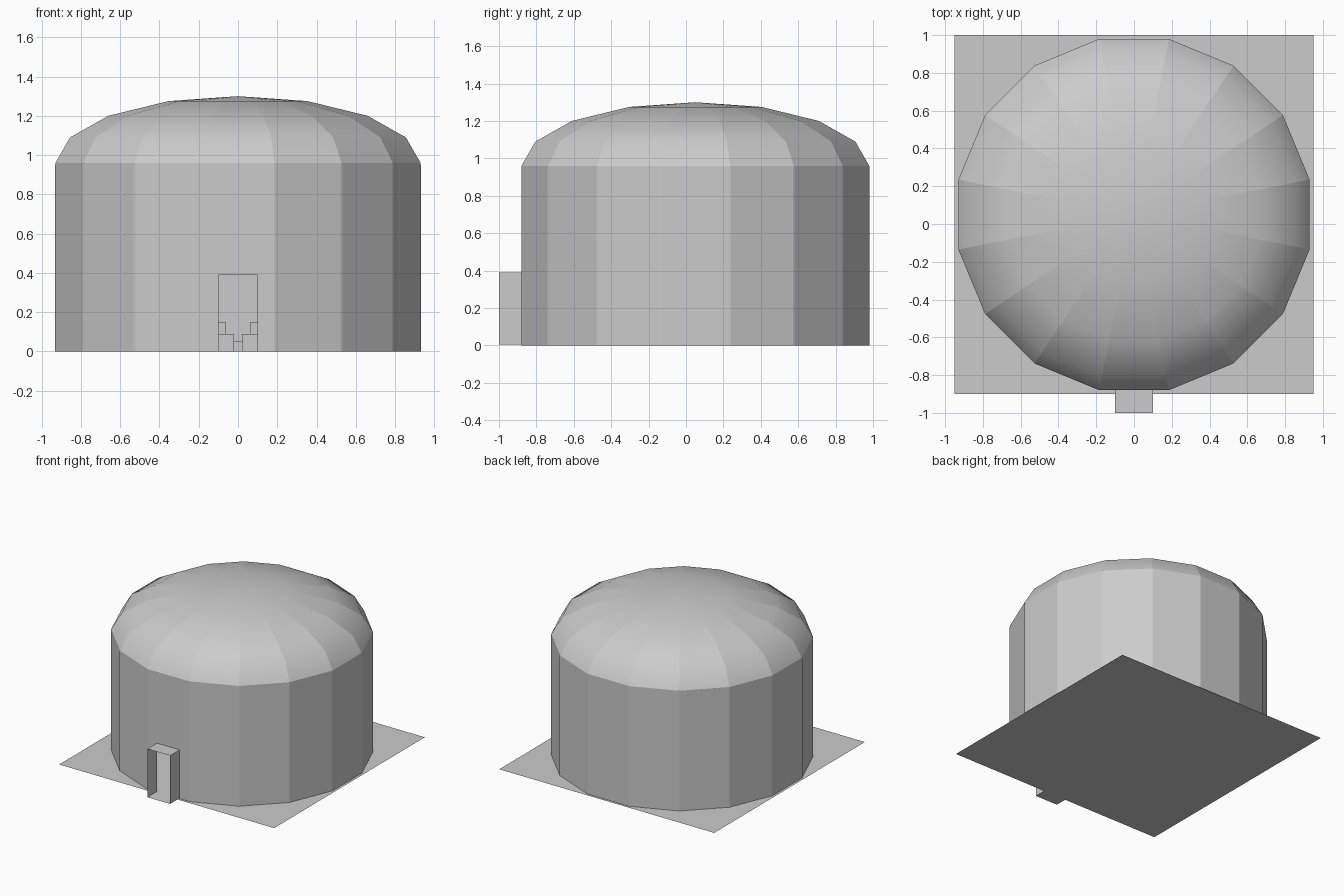
import bpy, bmesh, math

if "Cube" in bpy.data.objects:
    bpy.data.objects.remove(bpy.data.objects["Cube"])

CY, N, R = 0.05, 16, 0.948
RIM = 0.96
DOOR_W, DOOR_H = 0.1, 0.39


def finish(bm, name):
    mesh = bpy.data.meshes.new(name)
    bm.to_mesh(mesh)
    bm.free()
    obj = bpy.data.objects.new(name, mesh)
    bpy.context.collection.objects.link(obj)
    return obj


def corner(i, r, z):
    a = -math.pi / 2 + (i + 0.5) * 2 * math.pi / N
    return (r * math.cos(a), CY + r * math.sin(a), z)


def quad(bm, pts):
    bm.faces.new([bm.verts.new(p) for p in pts])


def box(bm, x0, x1, y0, y1, z0, z1):
    m = bmesh.ops.create_cube(bm, size=1)['verts']
    for v in m:
        v.co = ((x0 + x1) / 2 + v.co.x * (x1 - x0),
                (y0 + y1) / 2 + v.co.y * (y1 - y0),
                (z0 + z1) / 2 + v.co.z * (z1 - z0))


# Sixteen flat wall panels; the front one leaves a doorway
bm = bmesh.new()
for i in range(N - 1):
    quad(bm, [corner(i, R, 0), corner(i + 1, R, 0),
              corner(i + 1, R, RIM), corner(i, R, RIM)])
xl, yf, _ = corner(-1, R, 0)
for x0, x1, z0 in ((xl, -DOOR_W, 0), (-DOOR_W, DOOR_W, DOOR_H), (DOOR_W, -xl, 0)):
    quad(bm, [(x0, yf, z0), (x1, yf, z0), (x1, yf, RIM), (x0, yf, RIM)])
bmesh.ops.remove_doubles(bm, verts=bm.verts, dist=1e-5)
finish(bm, "drum_wall")

# Domed roof: smooth along each gore, creased between gores
profile = [(R, RIM), (0.872, 1.09), (0.673, 1.20), (0.36, 1.275)]
bm = bmesh.new()
rings = [[bm.verts.new(corner(i, r, z)) for i in range(N)] for r, z in profile]
apex = bm.verts.new((0, CY, 1.30))
for i in range(N):
    j = (i + 1) % N
    for a, b in zip(rings, rings[1:]):
        bm.faces.new((a[i], a[j], b[j], b[i]))
    bm.faces.new((rings[-1][i], rings[-1][j], apex))
for f in bm.faces:
    f.smooth = True
for i in range(N):
    for a, b in zip(rings, rings[1:]):
        bm.edges.get((a[i], b[i])).smooth = False
finish(bm, "dome_roof")

# Thin seam strips where wall panels meet
bm = bmesh.new()
for i in range(1, N - 1):
    a = -math.pi / 2 + (i + 0.5) * 2 * math.pi / N
    tx, ty = -math.sin(a) * 0.005, math.cos(a) * 0.005
    x, y, _ = corner(i, R + 0.001, 0)
    quad(bm, [(x - tx, y - ty, 0), (x + tx, y + ty, 0),
              (x + tx, y + ty, RIM - 0.01), (x - tx, y - ty, RIM - 0.01)])
finish(bm, "wall_seams")

# Square floor sheet
bm = bmesh.new()
quad(bm, [(-0.95, -0.9, 0), (0.95, -0.9, 0), (0.95, 1.0, 0), (-0.95, 1.0, 0)])
finish(bm, "floor_sheet")

# Entrance tunnel, open at both ends
bm = bmesh.new()
section = [(-DOOR_W, 0.004), (DOOR_W, 0.004), (DOOR_W, DOOR_H), (-DOOR_W, DOOR_H)]
for k in range(4):
    (xa, za), (xb, zb) = section[k], section[(k + 1) % 4]
    quad(bm, [(xa, -1, za), (xb, -1, zb), (xb, yf, zb), (xa, yf, za)])
bmesh.ops.remove_doubles(bm, verts=bm.verts, dist=1e-5)
bmesh.ops.recalc_face_normals(bm, faces=bm.faces)
finish(bm, "entrance_tunnel")

# Low interior benches either side of a narrow aisle
bm = bmesh.new()
for s in (-1, 1):
    box(bm, *sorted((s * 0.02, s * 0.18)), 0.0, 0.15, 0, 0.09)
    box(bm, *sorted((s * 0.06, s * 0.18)), 0.15, 0.19, 0, 0.15)
box(bm, -0.02, 0.02, 0.1, 0.19, 0, 0.05)
finish(bm, "interior_benches")
